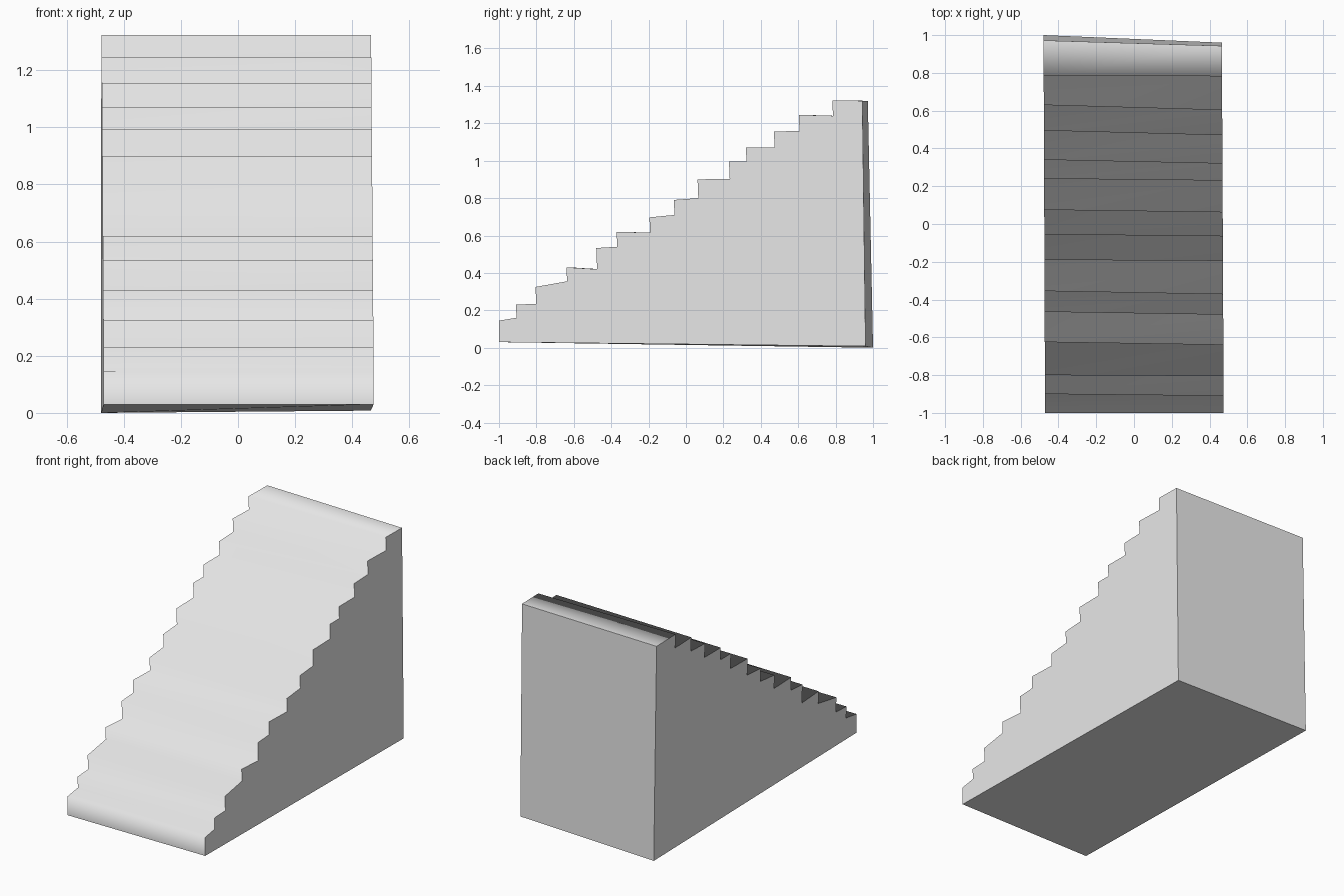
import bpy
import bmesh

default_cube = bpy.data.objects.get("Cube")
if default_cube:
    bpy.data.objects.remove(default_cube, do_unlink=True)

# One plain stone colour
stone = bpy.data.materials.new("pale_grey_stone")
stone.use_nodes = True
colour = (0.8, 0.8, 0.8, 1.0)
stone.diffuse_color = colour
stone.node_tree.nodes["Principled BSDF"].inputs["Base Color"].default_value = colour

# Each step: nosing y at the -x end, nosing y at the +x end,
# nosing height, height at the back of the tread
steps = [
    (-1.0, -1.0, .145, .16),
    (-.9, -.91, .23, .235),
    (-.8, -.805, .325, .355),
    (-.625, -.64, .43, .42),
    (-.465, -.48, .533, .54),
    (-.355, -.372, .62, .615),
    (-.19, -.195, .697, .71),
    (-.055, -.065, .79, .8),
    (.075, .062, .9, .903),
    (.24, .23, .995, .995),
    (.34, .32, 1.07, 1.07),
    (.495, .47, 1.155, 1.16),
    (.63, .603, 1.245, 1.24),
    (.785, .782, 1.323, 1.32),
]
# Back edge of the block at each end: top y, bottom y, bottom height
backs = [(.972, 1.0, 0.0), (.943, .96, .008)]


def side_profile(end):
    """Outline of one end of the staircase, from front foot to back foot."""
    top_y, foot_y, foot_z = backs[end]
    outline = [(-1.0, .03)]
    for i, step in enumerate(steps):
        last = i == len(steps) - 1
        tread_back = top_y if last else steps[i + 1][end] + .004
        outline += [(step[end], step[2]), (tread_back, step[3])]
    return outline + [(foot_y, foot_z)]


def side_x(end, y):
    """The sides drift slightly from front to back."""
    return -.475 - .004 * y if end == 0 else .47 - .005 * y


bm = bmesh.new()
ends = [
    [bm.verts.new((side_x(end, y), y, z)) for y, z in side_profile(end)]
    for end in range(2)
]
right_end, left_end = ends
count = len(right_end)

# Treads and risers share soft normals; back and underside stay flat
for i in range(count):
    j = (i + 1) % count
    face = bm.faces.new((right_end[i], left_end[i], left_end[j], right_end[j]))
    face.smooth = i < count - 2

# End walls
bm.faces.new(right_end)
bm.faces.new(left_end[::-1])
bmesh.ops.recalc_face_normals(bm, faces=bm.faces[:])

# Keep the border of the stepped surface crisp
for edge in bm.edges:
    edge.smooth = all(face.smooth for face in edge.link_faces)

mesh = bpy.data.meshes.new("staircase")
bm.to_mesh(mesh)
bm.free()
mesh.materials.append(stone)
staircase = bpy.data.objects.new("staircase", mesh)
bpy.context.collection.objects.link(staircase)
